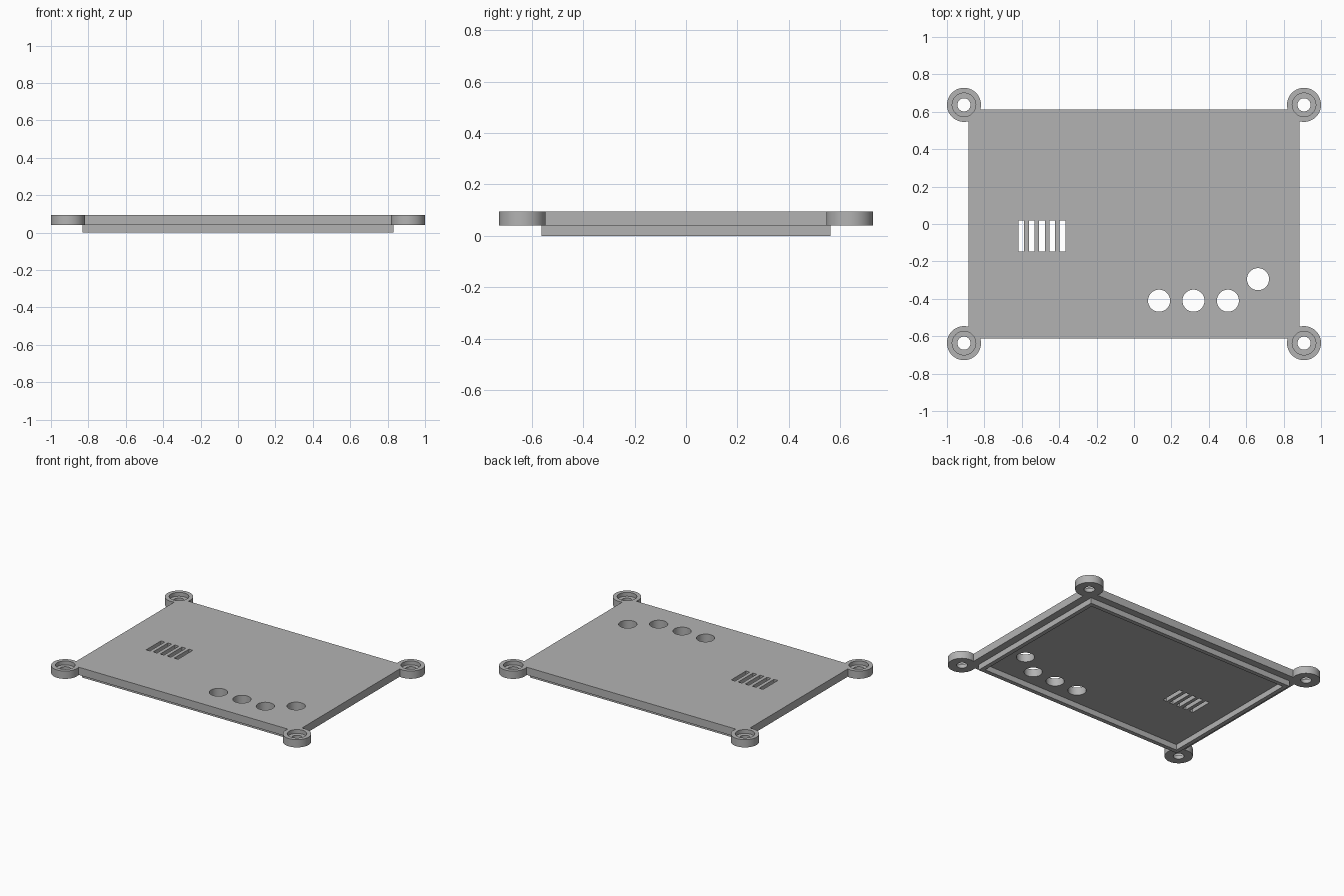
import bpy

if "Cube" in bpy.data.objects:
    bpy.data.objects.remove(bpy.data.objects["Cube"], do_unlink=True)

# One plain grey for the whole lid
grey = bpy.data.materials.new("plain_grey")
grey.use_nodes = True
colour = (0.45, 0.45, 0.45, 1)
grey.diffuse_color = colour
grey.node_tree.nodes["Principled BSDF"].inputs["Base Color"].default_value = colour

BASE, TOP = 0.04, 0.095          # underside and top of the plate
MID = (BASE + TOP) / 2


def box(name, x, y, half_x, half_y, z0, z1):
    bpy.ops.mesh.primitive_cube_add(size=2, location=(x, y, (z0 + z1) / 2))
    ob = bpy.context.object
    ob.name = name
    ob.scale = (half_x, half_y, (z1 - z0) / 2)
    bpy.ops.object.transform_apply(location=True, rotation=False, scale=True)
    ob.data.materials.append(grey)
    return ob


def disc(name, x, y, radius, z0, z1):
    bpy.ops.mesh.primitive_cylinder_add(
        vertices=64, radius=radius, depth=z1 - z0, location=(x, y, (z0 + z1) / 2))
    ob = bpy.context.object
    ob.name = name
    bpy.ops.object.transform_apply(location=True, rotation=False, scale=False)
    ob.data.materials.append(grey)
    return ob


def combine(target, tool, operation):
    mod = target.modifiers.new(operation.lower(), "BOOLEAN")
    mod.operation = operation
    mod.solver = "EXACT"
    mod.object = tool
    bpy.context.view_layer.objects.active = target
    bpy.ops.object.modifier_apply(modifier=mod.name)
    bpy.data.objects.remove(tool, do_unlink=True)


# Flat lid plate
plate = box("lid_plate", 0, 0, 0.885, 0.613, BASE, TOP)

# Round screw bosses on the four corners, each with a counterbored hole
corners = [(sx * 0.909, sy * 0.637) for sx in (-1, 1) for sy in (-1, 1)]
for x, y in corners:
    combine(plate, disc("screw_boss", x, y, 0.091, BASE, TOP), "UNION")
for x, y in corners:
    combine(plate, disc("counterbore", x, y, 0.063, MID, 1), "DIFFERENCE")
    combine(plate, disc("screw_hole", x, y, 0.035, -1, 1), "DIFFERENCE")

# Button holes
for x, y in ((0.134, -0.41), (0.318, -0.41), (0.502, -0.41), (0.663, -0.295)):
    combine(plate, disc("button_hole", x, y, 0.059, -1, 1), "DIFFERENCE")

# Row of vent slots
for i in range(5):
    combine(plate, box("vent_slot", -0.602 + 0.055 * i, -0.065, 0.015, 0.083, -1, 1),
            "DIFFERENCE")

# Locating lip under the plate
lip = box("locating_lip", 0, 0, 0.832, 0.562, 0, BASE)
combine(lip, box("lip_opening", 0, 0, 0.802, 0.532, -1, 1), "DIFFERENCE")

# Smooth round walls, sharp edges
for ob in (plate, lip):
    bpy.ops.object.select_all(action="DESELECT")
    ob.select_set(True)
    bpy.context.view_layer.objects.active = ob
    bpy.ops.object.shade_smooth_by_angle(angle=0.5)
